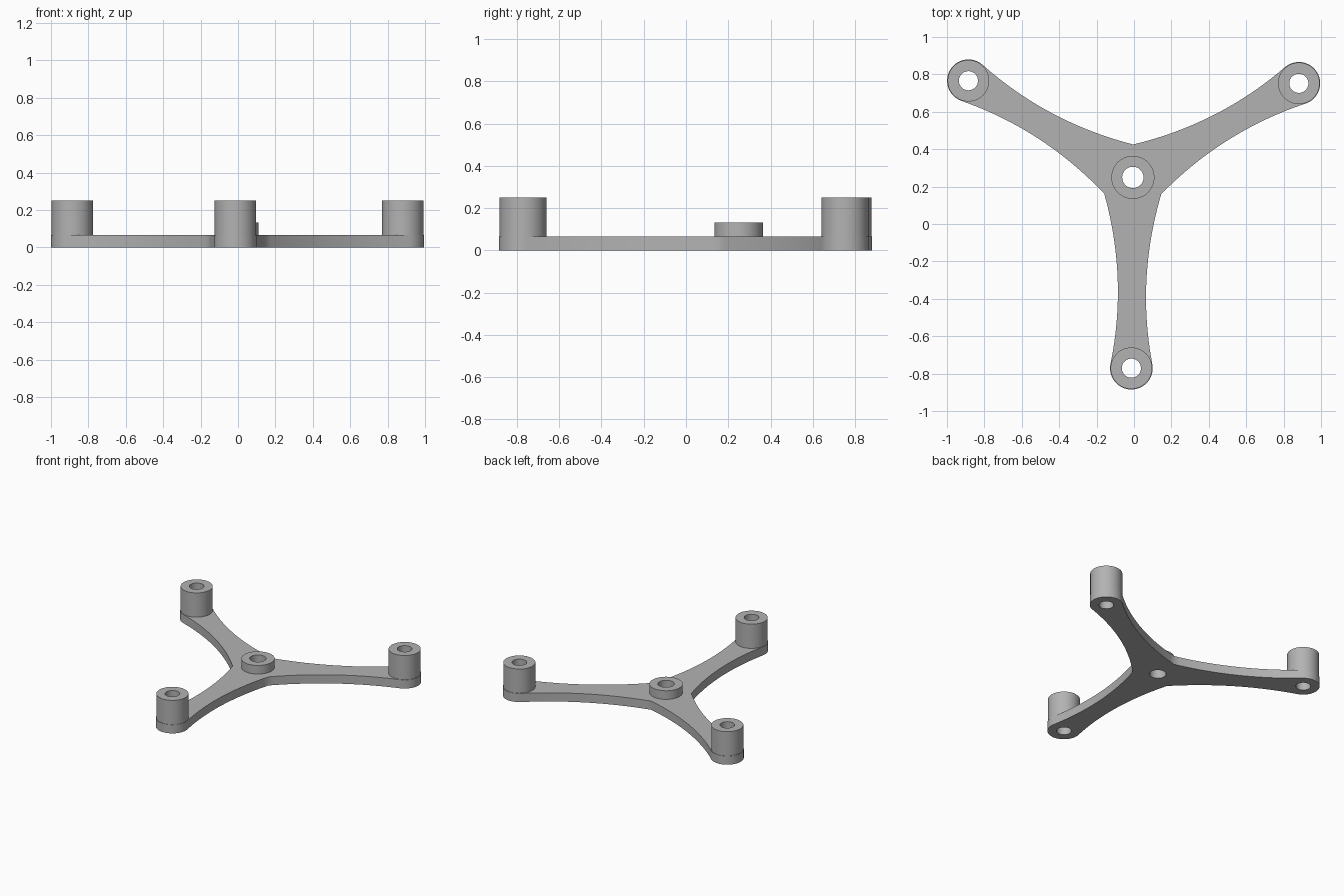
import bpy
from math import sin, cos, radians, pi
from mathutils import Matrix, Vector

cube = bpy.data.objects.get("Cube")
if cube:
    bpy.data.objects.remove(cube, do_unlink=True)

HUB = Vector((-0.006, 0.249))
ARM = 1.02                      # hub to post centre
ANGLES = [radians(a) for a in (29.55, 149.55, 269.55)]
PLATE_TOP, BOSS_TOP, POST_TOP = 0.066, 0.132, 0.251
POST_HOLE, HUB_HOLE = 0.051, 0.057
CAP_R, JOIN = 0.114, radians(101.3)
CREASE = 0.176                  # hub to the inner corner between two arms

grey = bpy.data.materials.new("grey_plastic")
grey.use_nodes = True
grey.diffuse_color = (0.45, 0.45, 0.45, 1)
grey.node_tree.nodes["Principled BSDF"].inputs["Base Color"].default_value = (0.45, 0.45, 0.45, 1)


def circle(centre, r, n=64):
    return [centre + Vector((cos(2 * pi * i / n), sin(2 * pi * i / n))) * r for i in range(n)]


def extrusion(name, loops, z0, z1):
    """Solid from flat loops; inner loops become through holes."""
    curve = bpy.data.curves.new(name + "_profile", "CURVE")
    curve.dimensions = "2D"
    curve.fill_mode = "BOTH"
    curve.extrude = (z1 - z0) / 2
    for loop in loops:
        spline = curve.splines.new("POLY")
        spline.points.add(len(loop) - 1)
        for point, co in zip(spline.points, loop):
            point.co = (co.x, co.y, 0, 1)
        spline.use_cyclic_u = True
    helper = bpy.data.objects.new(name + "_profile", curve)
    bpy.context.collection.objects.link(helper)
    graph = bpy.context.evaluated_depsgraph_get()
    mesh = bpy.data.meshes.new_from_object(helper.evaluated_get(graph))
    bpy.data.objects.remove(helper, do_unlink=True)
    mesh.transform(Matrix.Translation((0, 0, (z0 + z1) / 2)))
    mesh.materials.clear()
    mesh.materials.append(grey)
    obj = bpy.data.objects.new(name, mesh)
    bpy.context.collection.objects.link(obj)
    bpy.ops.object.select_all(action="DESELECT")
    obj.select_set(True)
    bpy.context.view_layer.objects.active = obj
    bpy.ops.object.shade_smooth_by_angle(angle=radians(30))
    return obj


def arm_outline(steps=24):
    """One arm along +x: waisted edge, round cap, waisted edge back."""
    start = Vector((CREASE * cos(pi / 3), CREASE * sin(pi / 3)))
    end = Vector((ARM + CAP_R * cos(JOIN), CAP_R * sin(JOIN)))
    edge = []
    for i in range(steps + 1):
        u = i / steps
        p = start.lerp(end, u)
        p.y -= 0.055 * 4 * u * (1 - u)
        edge.append(p)
    cap = [Vector((ARM + CAP_R * cos(a), CAP_R * sin(a)))
           for a in (JOIN * (2 * i / 32 - 1) for i in range(1, 32))]
    lower = [Vector((p.x, -p.y)) for p in edge]
    return lower + cap + edge[:0:-1]


# Three-armed base plate with four through holes
posts = [HUB + Vector((cos(a), sin(a))) * ARM for a in ANGLES]
arm = arm_outline()
outline = [HUB + Matrix.Rotation(a, 2) @ p for a in ANGLES for p in arm]
holes = [circle(c, POST_HOLE) for c in posts] + [circle(HUB, HUB_HOLE)]
extrusion("base_plate", [outline] + holes, 0, PLATE_TOP)

# Low boss at the hub
extrusion("hub_boss", [circle(HUB, 0.115), circle(HUB, HUB_HOLE)], PLATE_TOP, BOSS_TOP)

# Tall standoff at the end of each arm
for side, c in zip(("back_left", "back_right", "front"), posts):
    extrusion(side + "_standoff", [circle(c, 0.111), circle(c, POST_HOLE)], PLATE_TOP, POST_TOP)
